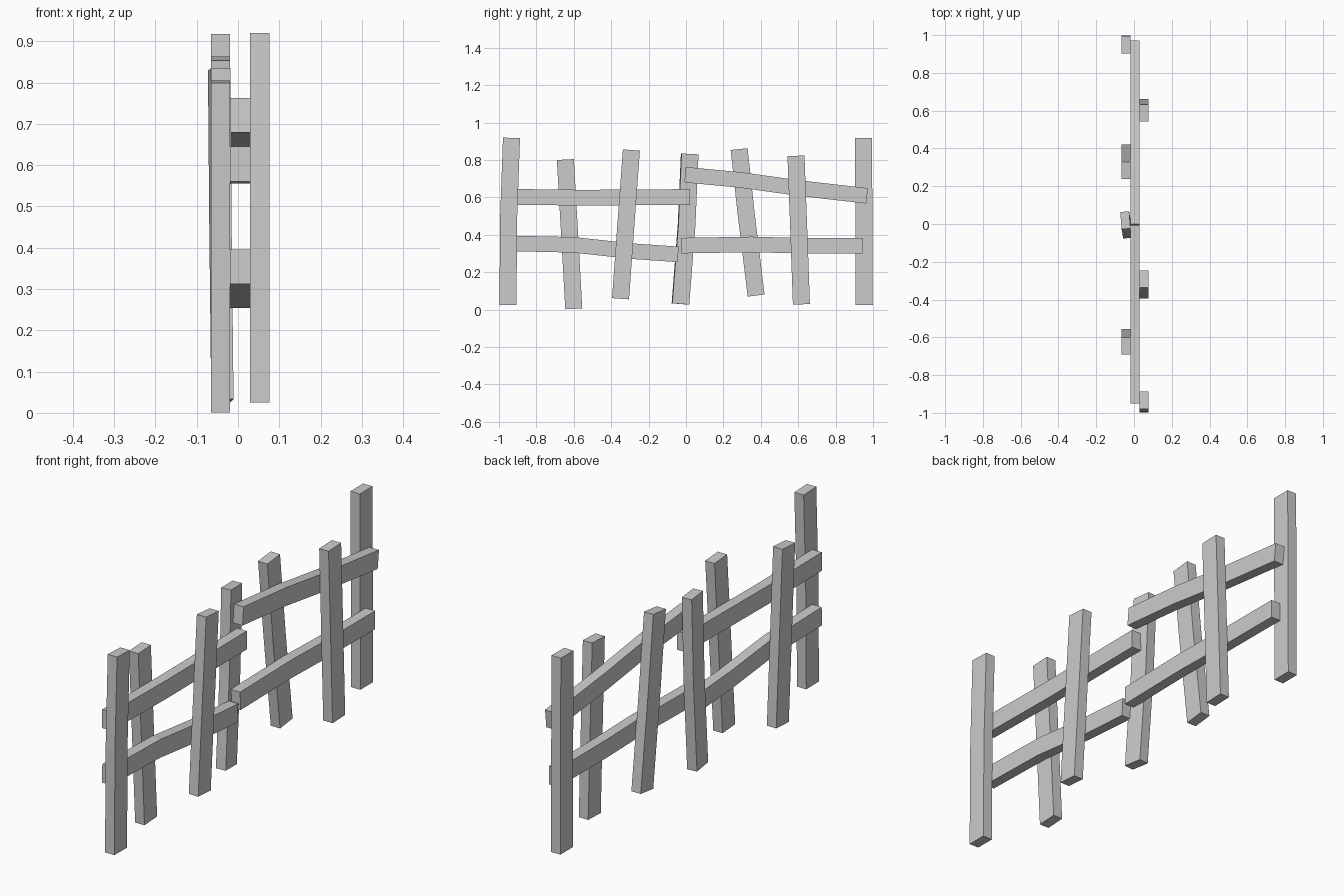
import bpy, bmesh
from mathutils import Vector, Matrix

if "Cube" in bpy.data.objects:
    bpy.data.objects.remove(bpy.data.objects["Cube"])


def plank(name, path, width, x0, x1, yaw=0.0, lean=0.0):
    """Bent board: sweep a rectangle along (y, z) centre points, thickness x0..x1."""
    pts = [Vector(p) for p in path]
    dirs = [(b - a).normalized() for a, b in zip(pts, pts[1:])]
    bm = bmesh.new()
    rings = []
    for i, p in enumerate(pts):
        d = (dirs[max(i - 1, 0)] + dirs[min(i, len(dirs) - 1)]).normalized()
        n = Vector((-d.y, d.x)) * width / 2
        a, b = p + n, p - n
        rings.append([bm.verts.new((x, q.x, q.y)) for x, q in
                      ((x0, a), (x1, a), (x1, b), (x0, b))])
    for r, s in zip(rings, rings[1:]):
        for k in range(4):
            bm.faces.new((r[k], r[(k + 1) % 4], s[(k + 1) % 4], s[k]))
    bm.faces.new(rings[0])
    bm.faces.new(rings[-1][::-1])
    # slight twist about the vertical and sideways lean
    c = Vector(((x0 + x1) / 2, pts[1].x, pts[1].y))
    rot = Matrix.Rotation(yaw, 3, 'Z') @ Matrix.Rotation(lean, 3, 'Y')
    bmesh.ops.rotate(bm, verts=bm.verts, cent=c, matrix=rot)
    bmesh.ops.recalc_face_normals(bm, faces=bm.faces)
    me = bpy.data.meshes.new(name)
    bm.to_mesh(me)
    bm.free()
    bpy.context.collection.objects.link(bpy.data.objects.new(name, me))


BACK, MID, FRONT = (-0.066, -0.019), (-0.019, 0.029), (0.029, 0.076)

# Upright posts, alternating sides of the rails
posts = [
    (FRONT, [(-0.952, 0.025), (-0.948, 0.5), (-0.933, 0.918)], 0, 0),
    (BACK, [(-0.600, 0.004), (-0.625, 0.45), (-0.645, 0.802)], 0, 0),
    (FRONT, [(-0.350, 0.058), (-0.318, 0.5), (-0.292, 0.853)], 0, 0),
    (BACK, [(-0.030, 0.030), (0.003, 0.45), (0.020, 0.832)], 0.08, -0.005),
    (BACK, [(0.375, 0.075), (0.323, 0.5), (0.284, 0.858)], 0, 0),
    (FRONT, [(0.617, 0.028), (0.602, 0.45), (0.588, 0.822)], 0, 0),
    (BACK, [(0.953, 0.025), (0.951, 0.5), (0.949, 0.918)], 0, 0),
]
for i, (side, path, yaw, lean) in enumerate(posts):
    plank(f"post_{i + 1}", path, 0.091, *side, yaw, lean)

# Horizontal rails
plank("upper_rail_left", [(-0.95, 0.603), (-0.55, 0.598), (0.022, 0.602)], 0.084, *MID)
plank("lower_rail_left", [(-0.95, 0.354), (-0.60, 0.346), (-0.30, 0.313), (-0.042, 0.295)], 0.083, *MID)
plank("upper_rail_right", [(-0.005, 0.721), (0.30, 0.692), (0.60, 0.650), (0.968, 0.608)], 0.083, *MID)
plank("lower_rail_right", [(-0.025, 0.342), (0.35, 0.348), (0.60, 0.342), (0.945, 0.341)], 0.083, *MID)
